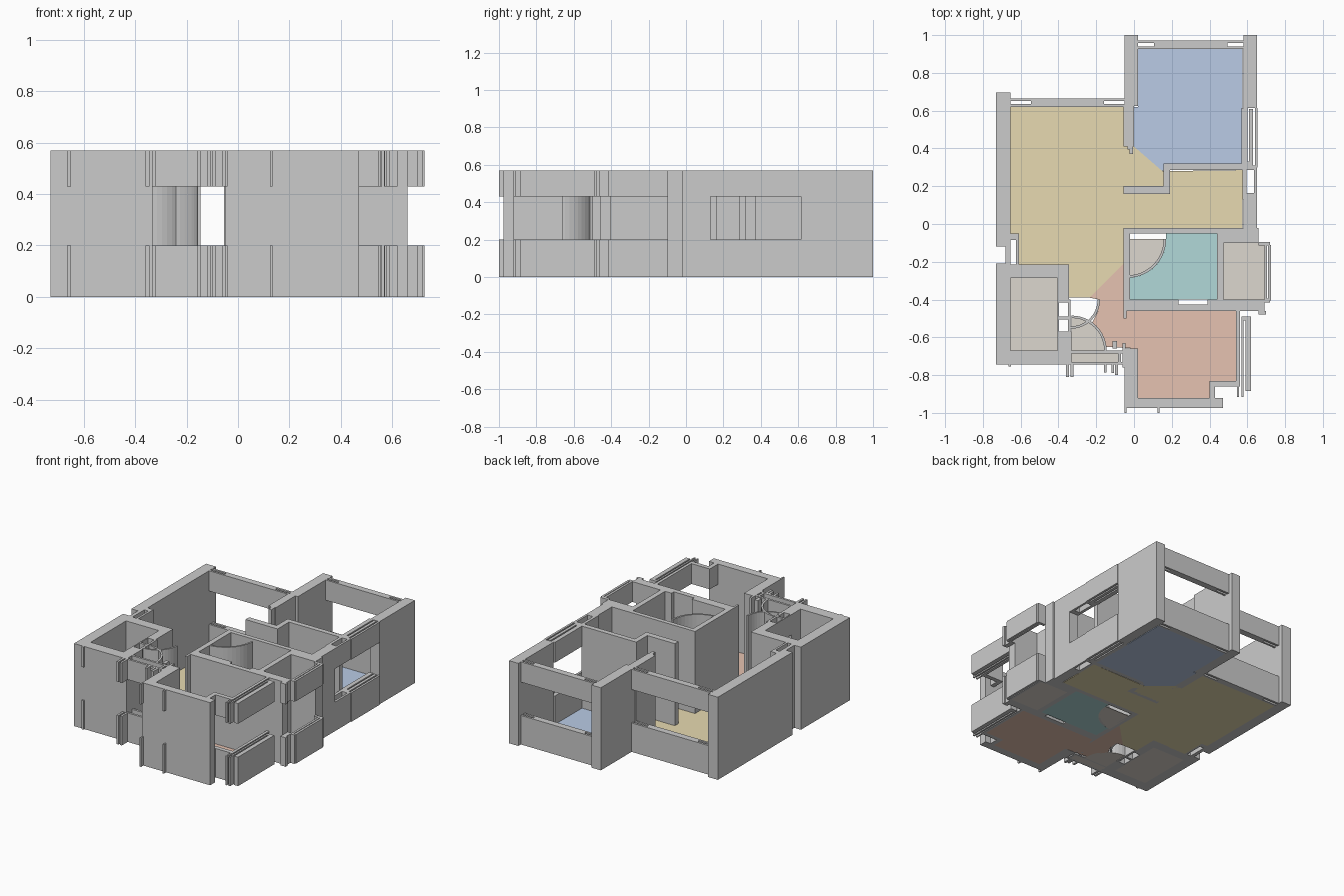
import bpy, bmesh, math

if "Cube" in bpy.data.objects:
    bpy.data.objects.remove(bpy.data.objects["Cube"])

H, SILL, HEAD, FLOOR = 0.57, 0.2, 0.43, 0.004
FULL = [(0, H)]
BANDS = [(0, SILL), (HEAD, H)]      # wall below and above a window opening


def finish(bm, name, mat=None):
    bmesh.ops.recalc_face_normals(bm, faces=bm.faces)
    me = bpy.data.meshes.new(name)
    bm.to_mesh(me)
    bm.free()
    ob = bpy.data.objects.new(name, me)
    bpy.context.collection.objects.link(ob)
    if mat:
        me.materials.append(mat)
    return ob


def prism(bm, pts, z0, z1):
    """Upright prism over a plan outline."""
    face = bm.faces.new([bm.verts.new((x, y, z0)) for x, y in pts])
    top = bmesh.ops.extrude_face_region(bm, geom=[face], use_keep_orig=True)
    for v in top["geom"]:
        if isinstance(v, bmesh.types.BMVert):
            v.co.z = z1


def walls(name, rects, levels=FULL):
    """Rectangles x0, y0, x1, y1 raised at each level."""
    bm = bmesh.new()
    for x0, y0, x1, y1 in rects:
        for z0, z1 in levels:
            prism(bm, [(x0, y0), (x1, y0), (x1, y1), (x0, y1)], z0, z1)
    return finish(bm, name)


def arc(c, r, a0, a1, n=12):
    angles = [math.radians(a0 + (a1 - a0) * i / n) for i in range(n + 1)]
    return [(c[0] + r * math.cos(a), c[1] + r * math.sin(a)) for a in angles]


def curved_wall(name, c, r, a0, a1, t=0.013):
    bm = bmesh.new()
    prism(bm, arc(c, r, a0, a1) + arc(c, r - t, a1, a0), 0, H)
    return finish(bm, name)


def floor(name, pts, mat):
    bm = bmesh.new()
    prism(bm, pts, 0, FLOOR)
    return finish(bm, name, mat)


def rect(x0, y0, x1, y1):
    return [(x0, y0), (x1, y0), (x1, y1), (x0, y1)]


def material(name, r, g, b):
    m = bpy.data.materials.new(name)
    m.diffuse_color = (r, g, b, 1)
    m.use_nodes = True
    m.node_tree.nodes["Principled BSDF"].inputs["Base Color"].default_value = m.diffuse_color
    return m


# Floors
blue = material("blue_floor", .49, .60, .79)
yellow = material("yellow_floor", .80, .70, .44)
teal = material("teal_floor", .44, .69, .69)
red = material("red_floor", .79, .54, .44)
stone = material("stone_floor", .72, .68, .62)

floor("bedroom_floor", [(.02, .93), (.575, .93), (.575, .315), (.19, .315), (.15, .28),
                        (0, .41), (0, .62), (.02, .62)], blue)
floor("living_floor", [(-.655, .62), (-.055, .62), (-.055, .41), (0, .41), (.15, .28),
                       (.575, .285), (.575, -.02), (-.055, -.02), (-.055, -.21),
                       (-.235, -.39), (-.345, -.39), (-.345, -.22), (-.61, -.22),
                       (-.61, -.05), (-.655, -.05)], yellow)
floor("study_floor", [(-.055, -.21), (-.235, -.39), (-.185, -.40), (-.19, -.46), (-.22, -.52),
                      (-.165, -.6), (-.15, -.65), (.02, -.66), (.02, -.92), (.40, -.92),
                      (.40, -.83), (.54, -.83), (.54, -.46), (-.055, -.46)], red)
bath_c, bath_r = (-.035, -.08), .205
floor("bathroom_floor", [(.44, -.05), (.44, -.40), (-.02, -.40)]
      + arc(bath_c, bath_r, -86, 0) + [(.17, -.05)], teal)
floor("bathroom_door_floor", [bath_c] + arc(bath_c, bath_r, -90, 0), stone)
entry_c, entry_r = (-.33, -.67), .185
floor("entry_door_floor", [entry_c] + arc(entry_c, entry_r, 0, 90), stone)
floor("kitchen_floor", rect(-.655, -.67, -.405, -.285), stone)
floor("entry_step_floor", rect(-.335, -.73, -.085, -.68), stone)
floor("bay_floor", rect(.475, -.40, .69, -.10), stone)

# Full height outer walls
walls("living_left_wall", [(-.73, -.12, -.655, .695), (-.68, -.21, -.655, -.12),
                           (-.655, -.085, -.61, -.05), (-.625, -.215, -.61, -.085)])
walls("bedroom_left_wall", [(-.05, .625, .02, 1), (-.055, .41, -.035, .625),
                            (-.025, .41, 0, .625), (-.035, .395, -.025, .625),
                            (-.025, .37, -.005, .41)])
walls("bedroom_right_wall", [(.58, .615, .65, 1), (.58, -.02, .65, .13)])
walls("kitchen_walls", [(-.73, -.745, -.655, -.21), (-.655, -.285, -.345, -.215),
                        (-.405, -.40, -.345, -.285), (-.655, -.745, -.33, -.67),
                        (-.405, -.67, -.33, -.57)])
walls("study_walls", [(-.05, -.975, .02, -.66), (.02, -.975, .47, -.92),
                      (-.055, -.50, -.04, -.46)])

# Full height inner walls
walls("bedroom_partition", [(.155, .285, .575, .32), (.155, .16, .19, .285),
                            (-.055, .16, .155, .20)])
walls("bathroom_walls", [(-.055, -.05, .45, -.02), (.45, -.10, .66, -.02),
                         (-.055, -.46, -.02, -.05), (.44, -.40, .475, -.05),
                         (-.02, -.46, .66, -.425), (-.02, -.425, .235, -.40),
                         (.39, -.425, .66, -.40)])
curved_wall("bathroom_door_swing", bath_c, bath_r, -90, 0)
curved_wall("entry_door_swing", entry_c, entry_r, 0, 90)
curved_wall("kitchen_door_swing", (-.335, -.40), .155, -90, 0)

# Window bands: wall below the sill and above the head
for name, x0, x1, y in (("living", -.655, -.05, .62), ("bedroom", .02, .58, .927)):
    inset = .11 if name == "living" else .085
    walls(name + "_window_bands", [(x0, y, x1, y + .014), (x0, y + .03, x1, y + .045),
                                   (x0 + inset, y + .014, x1 - inset, y + .03)], BANDS)
walls("bedroom_side_window_bands", [(.57, .31, .60, .615), (.61, .30, .63, .61),
                                    (.64, .30, .655, .615), (.60, .31, .61, .33),
                                    (.575, .13, .595, .31), (.635, .13, .65, .31),
                                    (.595, .285, .635, .31), (.595, .13, .635, .165)], BANDS)
walls("bay_window_bands", [(.69, -.41, .705, -.10), (.71, -.405, .725, -.11),
                           (.66, -.115, .72, -.095), (.66, -.465, .69, -.40),
                           (.69, -.415, .72, -.395), (.66, -.48, .70, -.46)], BANDS)
walls("study_window_bands", [(.54, -.86, .56, -.46), (.568, -.88, .58, -.49),
                             (.59, -.885, .62, -.495), (.568, -.51, .62, -.49),
                             (.545, -.915, .555, -.86), (.57, -.915, .58, -.86),
                             (.40, -.86, .54, -.83), (.40, -.92, .43, -.86)], BANDS)
walls("entry_window_bands", [(-.33, -.685, -.05, -.67), (-.33, -.745, -.05, -.73),
                             (-.345, -.73, -.33, -.685), (-.085, -.73, -.07, -.685),
                             (-.06, -.76, -.045, -.63), (-.115, -.66, -.09, -.62)], BANDS)
walls("kitchen_window_bands", [(-.405, -.57, -.397, -.40), (-.35, -.57, -.335, -.40),
                               (-.397, -.505, -.35, -.49), (-.397, -.415, -.35, -.40)], BANDS)

# Small studs on the outside faces
walls("outer_studs", [(-.36, -.81, -.345, -.745), (-.335, -.81, -.32, -.745),
                      (-.16, -.785, -.145, -.745), (-.12, -.79, -.105, -.745),
                      (-.10, -.80, -.085, -.745), (-.665, -.755, -.65, -.745),
                      (-.05, -1, -.04, -.975), (.125, -1, .135, -.975)], BANDS)
